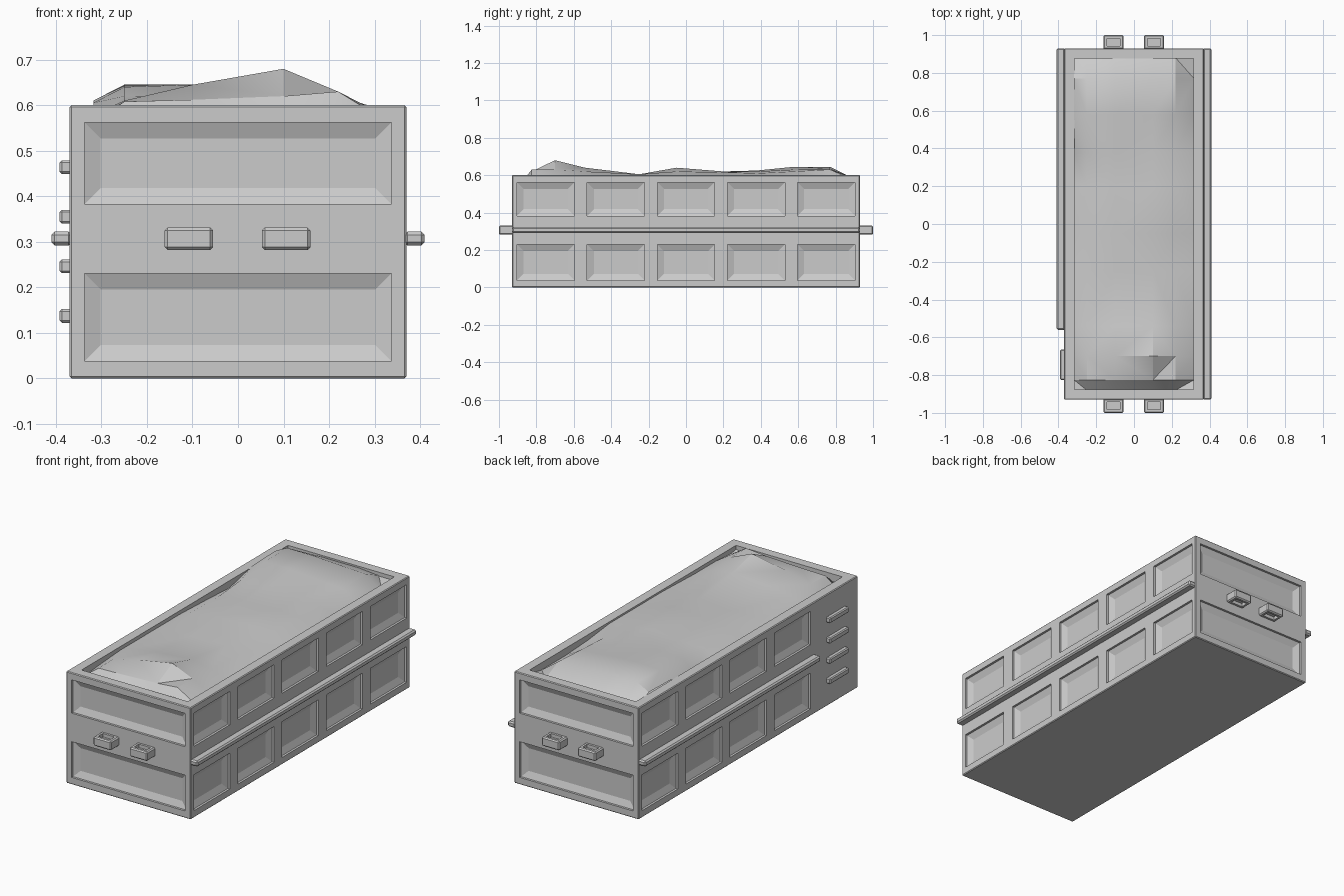
import bpy, bmesh
from mathutils import Vector

if "Cube" in bpy.data.objects:
    bpy.data.objects.remove(bpy.data.objects["Cube"])


def box_bm(lo, hi, bevel):
    bm = bmesh.new()
    bmesh.ops.create_cube(bm, size=1)
    for v in bm.verts:
        v.co = Vector([lo[i] if v.co[i] < 0 else hi[i] for i in range(3)])
    bmesh.ops.bevel(bm, geom=bm.edges[:], offset=bevel, segments=1,
                    affect='EDGES', profile=0.5)
    bm.normal_update()
    return bm


def finish(bm, name):
    bmesh.ops.recalc_face_normals(bm, faces=bm.faces[:])
    mesh = bpy.data.meshes.new(name)
    bm.to_mesh(mesh)
    bm.free()
    ob = bpy.data.objects.new(name, mesh)
    bpy.context.collection.objects.link(ob)
    return ob


def inset(bm, faces, thickness, depth):
    bmesh.ops.inset_individual(bm, faces=faces, thickness=thickness,
                               depth=depth, use_even_offset=True)


# Container body with an open cavity on top
bm = box_bm((-0.37, -0.93, 0), (0.37, 0.93, 0.6), 0.004)
top = [f for f in bm.faces if f.normal.z > 0.99]
inset(bm, top, 0.05, 0)
inset(bm, top, 0, -0.3)

# Cut lines for the wall panels
cols = [(c - 0.153, c + 0.153) for c in (-0.75, -0.375, 0, 0.375, 0.75)]
rows = [(0.038, 0.23), (0.383, 0.562)]
ends = [(-0.337, 0.337)]
for axis, spans in ((0, ends), (1, cols), (2, rows)):
    for p in [p for s in spans for p in s]:
        co, no = Vector((0, 0, 0)), Vector((0, 0, 0))
        co[axis], no[axis] = p, 1
        bmesh.ops.bisect_plane(bm, geom=bm.verts[:] + bm.edges[:] + bm.faces[:],
                               plane_co=co, plane_no=no, dist=1e-5)
bm.normal_update()


def within(value, spans):
    return any(a < value < b for a, b in spans)


# Recessed panels; the left wall leaves its front bay plain for the vents
panels = []
for f in bm.faces:
    c = f.calc_center_median()
    if not within(c.z, rows):
        continue
    if abs(c.x) > 0.369 and within(c.y, cols) and not (c.x < 0 and c.y < -0.56):
        panels.append(f)
    elif abs(c.y) > 0.929 and within(c.x, ends):
        panels.append(f)
inset(bm, panels, 0, -0.012)
inset(bm, panels, 0.035, -0.014)
finish(bm, "container_body")

# Side rails
finish(box_bm((0.365, -0.93, 0.292), (0.41, 0.93, 0.322), 0.007), "right_rail")
finish(box_bm((-0.41, -0.56, 0.292), (-0.365, 0.93, 0.322), 0.007), "left_rail")

# Vent slats on the left wall
for i in range(4):
    z = 0.137 + 0.109 * i
    finish(box_bm((-0.392, -0.825, z - 0.015), (-0.36, -0.665, z + 0.015), 0.005),
           f"vent_slat_{i + 1}")

# Lifting brackets on both ends, hollowed above and below
for side, end in ((-1, "front"), (1, "back")):
    for x in (-0.108, 0.106):
        y0, y1 = sorted((side * 0.925, side * 1.0))
        bm = box_bm((x - 0.053, y0, 0.282), (x + 0.053, y1, 0.331), 0.006)
        caps = [f for f in bm.faces if abs(f.normal.z) > 0.99]
        inset(bm, caps, 0.012, 0)
        inset(bm, caps, 0, -0.018)
        finish(bm, f"{end}_bracket")

# Rubble heap filling the cavity: heights in hundredths per row
xs = (-0.318, -0.25, -0.1, 0.1, 0.22, 0.318)
heap = [
    (-0.88, (56, 56, 56, 56, 56, 58)),
    (-0.825, (56, 60.8, 61.2, 62, 63, 57)),
    (-0.70, (57, 61, 64.5, 68, 63, 58)),
    (-0.54, (58, 60.5, 62.5, 64, 62, 58)),
    (-0.25, (58, 60, 60, 60.5, 60.5, 59)),
    (-0.05, (58, 61, 63, 64, 62, 59)),
    (0.20, (57, 60.5, 61.5, 62, 61.5, 59)),
    (0.38, (56, 62, 62.5, 62, 61, 57)),
    (0.58, (60.5, 64, 64.5, 63, 62, 56)),
    (0.77, (61, 64.5, 64.5, 63.5, 63, 56)),
    (0.88, (56, 58, 59, 59, 58, 58)),
]
bm = bmesh.new()
grid = [[bm.verts.new((x, y, h / 100)) for x, h in zip(xs, hs)] for y, hs in heap]
for a, b in zip(grid, grid[1:]):
    for i in range(len(xs) - 1):
        bm.faces.new((a[i], a[i + 1], b[i + 1], b[i]))
bmesh.ops.triangulate(bm, faces=bm.faces[:])
ob = finish(bm, "rubble_heap")
bpy.context.view_layer.objects.active = ob
ob.select_set(True)
bpy.ops.object.shade_smooth_by_angle(angle=0.5)
